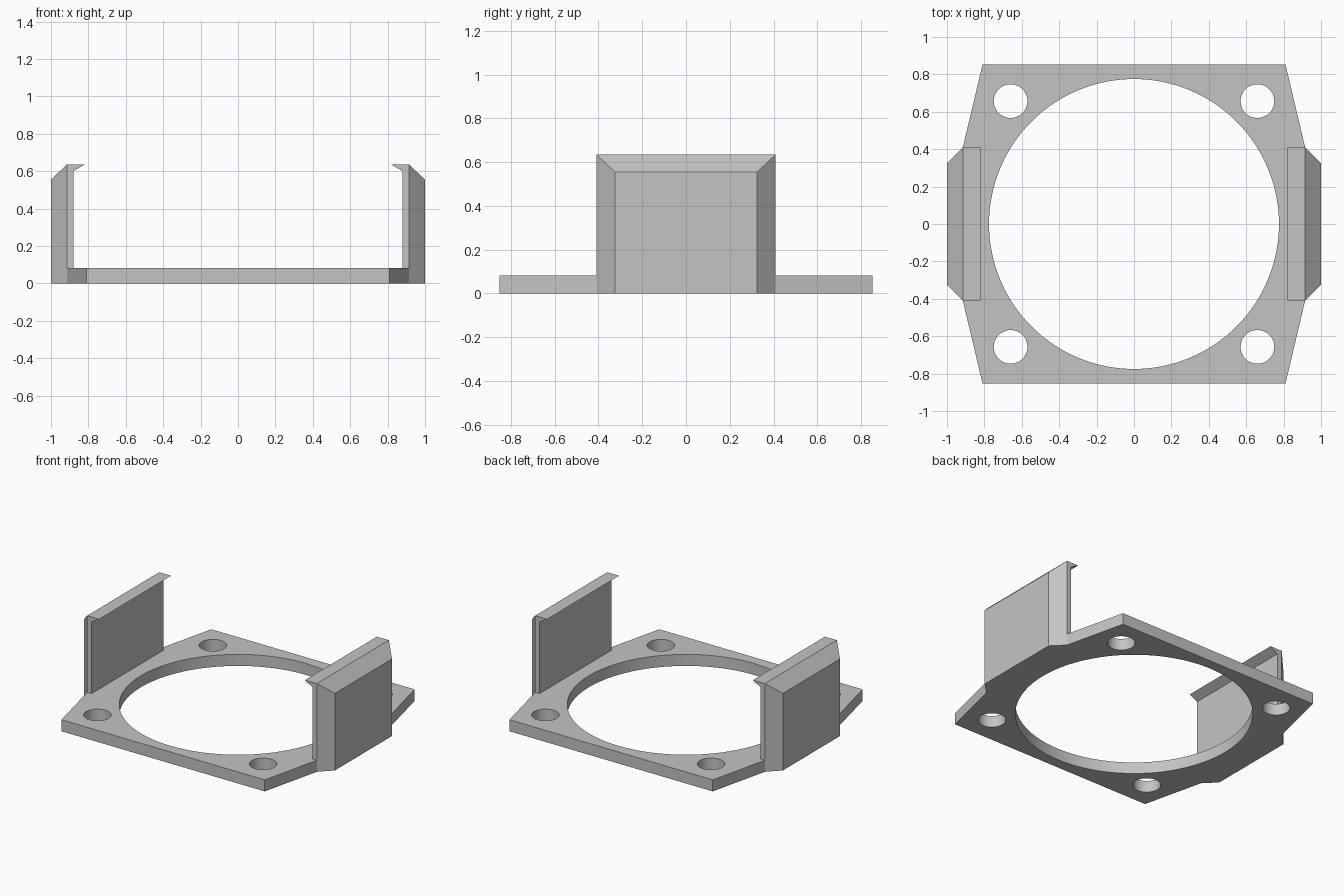
import bpy
import bmesh
import math

cube = bpy.data.objects.get("Cube")
if cube:
    bpy.data.objects.remove(cube, do_unlink=True)

PLATE_TOP = 0.083
CLIP_TOP = 0.635
HALF_Y = 0.41      # half length of each clip
OUTER_Y = 0.325    # half length of its chamfered outer wall
SHOULDER_X = 0.915 # where the chamfers begin

gray = bpy.data.materials.new("light_gray")
gray.use_nodes = True
gray.diffuse_color = (0.55, 0.55, 0.55, 1)
gray.node_tree.nodes["Principled BSDF"].inputs["Base Color"].default_value = gray.diffuse_color


def add_object(name, bm):
    bmesh.ops.recalc_face_normals(bm, faces=bm.faces)
    mesh = bpy.data.meshes.new(name)
    bm.to_mesh(mesh)
    bm.free()
    mesh.materials.append(gray)
    obj = bpy.data.objects.new(name, mesh)
    bpy.context.collection.objects.link(obj)
    return obj


def select_only(obj):
    bpy.ops.object.select_all(action="DESELECT")
    obj.select_set(True)
    bpy.context.view_layer.objects.active = obj


# Base plate: outline from one quarter, mirrored around
quarter = [(1, OUTER_Y), (SHOULDER_X, HALF_Y), (0.81, 0.853)]
half = quarter + [(-x, y) for x, y in reversed(quarter)]
outline = half + [(-x, -y) for x, y in half]
bm = bmesh.new()
base = bm.faces.new([bm.verts.new((x, y, 0)) for x, y in outline])
top = bmesh.ops.extrude_face_region(bm, geom=[base])["geom"]
bmesh.ops.translate(bm, vec=(0, 0, PLATE_TOP),
                    verts=[v for v in top if isinstance(v, bmesh.types.BMVert)])
plate = add_object("base_plate", bm)

# Central opening and four corner screw holes
bores = [(0, 0, 0.775, 128)]
bores += [(sx * 0.66, sy * 0.657, 0.09, 48) for sx in (-1, 1) for sy in (-1, 1)]
for x, y, radius, segments in bores:
    bpy.ops.mesh.primitive_cylinder_add(vertices=segments, radius=radius, depth=1, location=(x, y, 0))
    cutter = bpy.context.object
    cutter.name = "hole_cutter"
    cutter.hide_render = True
    select_only(plate)
    mod = plate.modifiers.new("hole", "BOOLEAN")
    mod.operation = "DIFFERENCE"
    mod.solver = "EXACT"
    mod.object = cutter
    bpy.ops.object.modifier_apply(modifier=mod.name)
    bpy.data.objects.remove(cutter, do_unlink=True)
select_only(plate)
bpy.ops.object.shade_smooth_by_angle(angle=math.radians(30))


# Side clips: upright wall with chamfered outer edges and an inward lip
def add_clip(name, side):
    section = [(1, PLATE_TOP, OUTER_Y), (1, 0.555, OUTER_Y),
               (SHOULDER_X, CLIP_TOP, HALF_Y), (0.82, CLIP_TOP, HALF_Y),
               (0.88, 0.6, HALF_Y), (0.88, PLATE_TOP, HALF_Y),
               (SHOULDER_X, PLATE_TOP, HALF_Y)]
    bm = bmesh.new()
    ends = [[bm.verts.new((side * x, sy * y, z)) for x, z, y in section] for sy in (-1, 1)]
    front, back = ends
    # Long faces between the two ends
    for i in range(len(section)):
        j = (i + 1) % len(section)
        bm.faces.new((front[i], front[j], back[j], back[i]))
    # Each end: a chamfer and a flat cap
    for end in ends:
        bm.faces.new((end[0], end[1], end[2], end[6]))
        bm.faces.new(end[2:])
    return add_object(name, bm)


add_clip("left_clip", 1)
add_clip("right_clip", -1)
